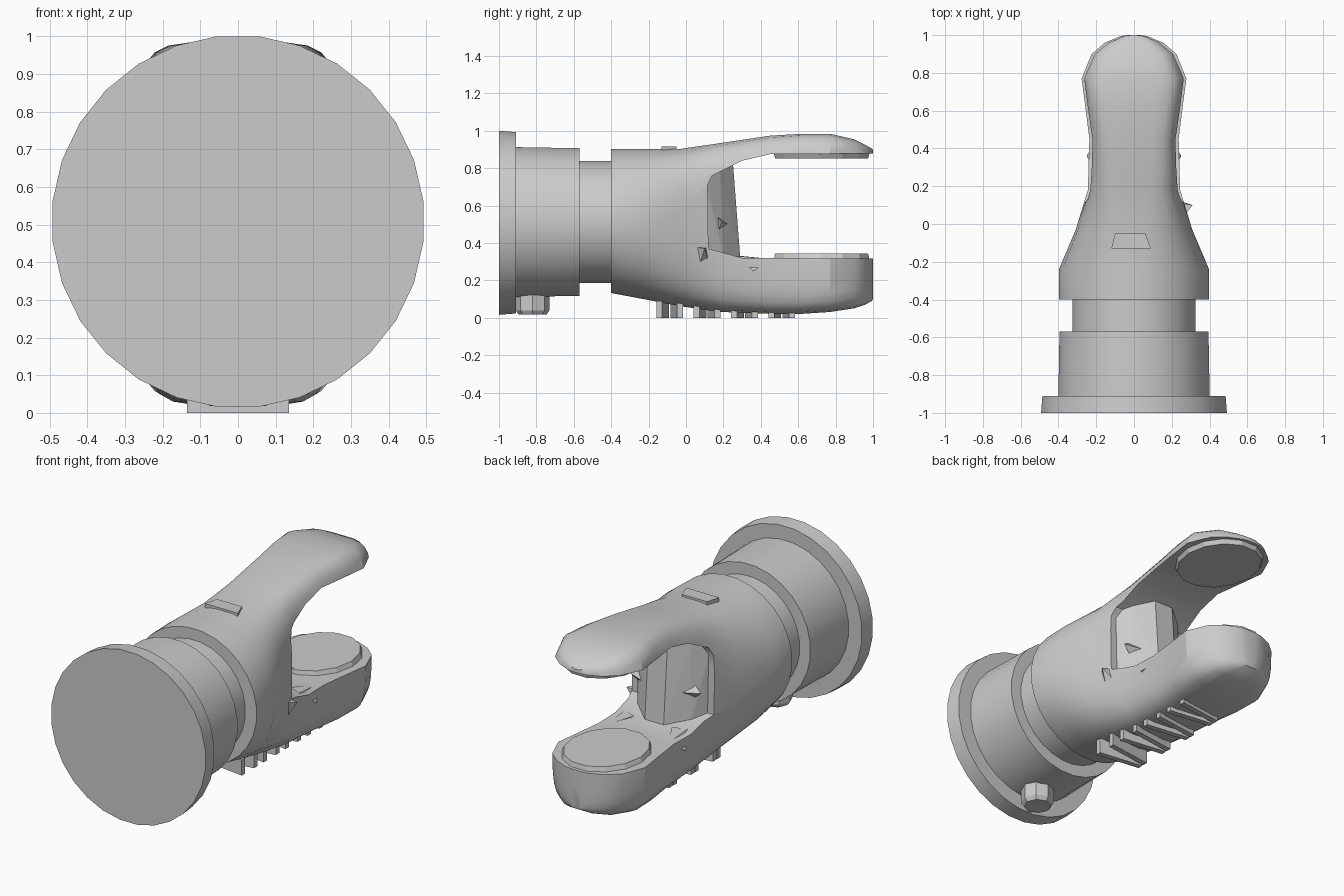
import bpy, bmesh, math
from mathutils import Vector

cube = bpy.data.objects.get("Cube")
if cube:
    bpy.data.objects.remove(cube, do_unlink=True)

grey = bpy.data.materials.new("plain grey")
grey.use_nodes = True
COLOUR = (0.6, 0.6, 0.6, 1)
grey.diffuse_color = COLOUR
grey.node_tree.nodes["Principled BSDF"].inputs["Base Color"].default_value = COLOUR


def finish(name, bm, smooth=None):
    bmesh.ops.recalc_face_normals(bm, faces=bm.faces)
    mesh = bpy.data.meshes.new(name)
    bm.to_mesh(mesh)
    bm.free()
    mesh.materials.append(grey)
    obj = bpy.data.objects.new(name, mesh)
    bpy.context.collection.objects.link(obj)
    if smooth:
        bpy.ops.object.select_all(action='DESELECT')
        obj.select_set(True)
        bpy.context.view_layer.objects.active = obj
        bpy.ops.object.shade_smooth_by_angle(angle=math.radians(smooth))
    return obj


def loft(name, rings, smooth=None):
    """Skin a list of equal-length point rings and cap both ends."""
    bm = bmesh.new()
    loops = [[bm.verts.new(p) for p in ring] for ring in rings]
    n = len(loops[0])
    for a, b in zip(loops, loops[1:]):
        for i in range(n):
            j = (i + 1) % n
            bm.faces.new((a[i], a[j], b[j], b[i]))
    bm.faces.new(loops[0])
    bm.faces.new(loops[-1])
    return finish(name, bm, smooth)


def ring(y, w, bottom, top, power=2, n=28):
    """Rounded cross-section across the length of the model."""
    mid, half = (top + bottom) / 2, (top - bottom) / 2
    pts = []
    for i in range(n):
        a = math.tau * (i + 0.5) / n
        c, s = math.cos(a), math.sin(a)
        pts.append((w * math.copysign(abs(c) ** (2 / power), c), y,
                    mid + half * math.copysign(abs(s) ** (2 / power), s)))
    return pts


def disc(z, y, rx, ry, n=14, x=0):
    return [(x + rx * math.cos(math.tau * i / n),
             y + ry * math.sin(math.tau * i / n), z) for i in range(n)]


def hull(name, points):
    bm = bmesh.new()
    for p in points:
        bm.verts.new(p)
    bmesh.ops.convex_hull(bm, input=bm.verts)
    return finish(name, bm)


# Round base: flange, collar and neck
for name, y0, y1, r0, r1 in (("flange", -1, -0.91, 0.495, 0.488),
                             ("collar", -0.91, -0.57, 0.403, 0.397),
                             ("neck", -0.58, -0.38, 0.328, 0.328)):
    mid = 0.508 if name == "flange" else 0.512
    loft(name, [ring(y, r, mid - r, mid + r) for y, r in ((y0, r0), (y1, r1))], 30)

# Body and both jaws as one tapering hull
stations = [
    (-0.40, 0.400, 0.13, 0.905, 2.0),
    (-0.24, 0.400, 0.10, 0.905, 2.1),
    (-0.03, 0.310, 0.06, 0.905, 2.8),
    (0.18, 0.245, 0.03, 0.935, 4.0),
    (0.45, 0.237, 0.02, 0.975, 5.0),
    (0.62, 0.258, 0.02, 0.985, 5.5),
    (0.77, 0.278, 0.03, 0.985, 5.5),
    (0.90, 0.225, 0.05, 0.955, 5.5),
    (0.96, 0.155, 0.07, 0.925, 5.5),
    (0.995, 0.07, 0.09, 0.905, 5.5),
    (1.00, 0.03, 0.10, 0.900, 5.5),
]
body = loft("body_and_jaws", [ring(*s) for s in stations])

# Mouth opening cut straight through the sides
mouth = [(1.2, 0.88), (0.45, 0.875), (0.3, 0.84), (0.14, 0.76),
         (0.115, 0.71), (0.12, 0.37), (0.3, 0.32), (1.2, 0.315)]
cutter = loft("mouth_cutter", [[(x, y, z) for y, z in mouth] for x in (-0.7, 0.7)])
cut = body.modifiers.new("mouth", 'BOOLEAN')
cut.operation = 'DIFFERENCE'
cut.solver = 'EXACT'
cut.object = cutter
bpy.ops.object.select_all(action='DESELECT')
body.select_set(True)
bpy.context.view_layer.objects.active = body
bpy.ops.object.modifier_apply(modifier=cut.name)
bpy.data.objects.remove(cutter, do_unlink=True)
bpy.ops.object.shade_smooth_by_angle(angle=math.radians(28))

# Tapered block at the back of the mouth
hull("mouth_block", [(sx * x, y, z) for sx in (-1, 1) for x, y, z in (
    (0.235, 0.10, 0.32), (0.235, 0.10, 0.76), (0.17, 0.20, 0.32),
    (0.16, 0.18, 0.78), (0.06, 0.29, 0.32), (0.06, 0.25, 0.84))])

# Gripping pads on the facing sides of the jaws
for name, z0, z1 in (("upper_pad", 0.89, 0.852), ("lower_pad", 0.30, 0.343)):
    loft(name, [disc(z0, 0.725, 0.235, 0.265), disc(z1, 0.725, 0.215, 0.255)])

# Pointed nubs beside the mouth
for side, reach in (("left", 0.31), ("right", -0.27)):
    s = math.copysign(1, reach)
    hull(side + "_lower_nub", [(s * 0.22, -0.02, 0.39), (s * 0.22, 0.13, 0.28),
                               (s * 0.22, 0.05, 0.21), (reach, 0.10, 0.37),
                               (s * 0.18, 0.12, 0.38)])
    hull(side + "_block_nub", [(s * 0.13, 0.15, 0.57), (s * 0.13, 0.16, 0.43),
                               (s * 0.10, 0.23, 0.50), (s * 0.23, 0.19, 0.51)])
    hull(side + "_jaw_nub", [(s * 0.20, 0.27, 0.33), (s * 0.20, 0.45, 0.315),
                             (s * 0.25, 0.36, 0.25), (s * 0.12, 0.30, 0.33)])

# Slanted grip ribs under the lower jaw
for i in range(4):
    for j in (0, 1):
        y = -0.125 + i * 0.2 + j * 0.075
        slant = 0.018 * (1 if j else -1)
        hull(f"grip_rib_{i * 2 + j + 1}", [
            (sx * 0.135, y + sx * slant + dy, z)
            for sx in (-1, 1) for dy in (-0.016, 0.016) for z in (0, 0.09)])

# Locating peg under the collar
loft("locating_peg", [disc(z, -0.82, r, r, 8) for z, r in
                      ((0.18, 0.09), (0.04, 0.09), (0.018, 0.075))])

# Thin raised tab on top of the body
hull("top_tab", [(x, y, z) for x, y in ((-0.12, -0.13), (0.09, -0.13),
                                        (0.06, -0.05), (-0.10, -0.05))
                 for z in (0.86, 0.915)])
